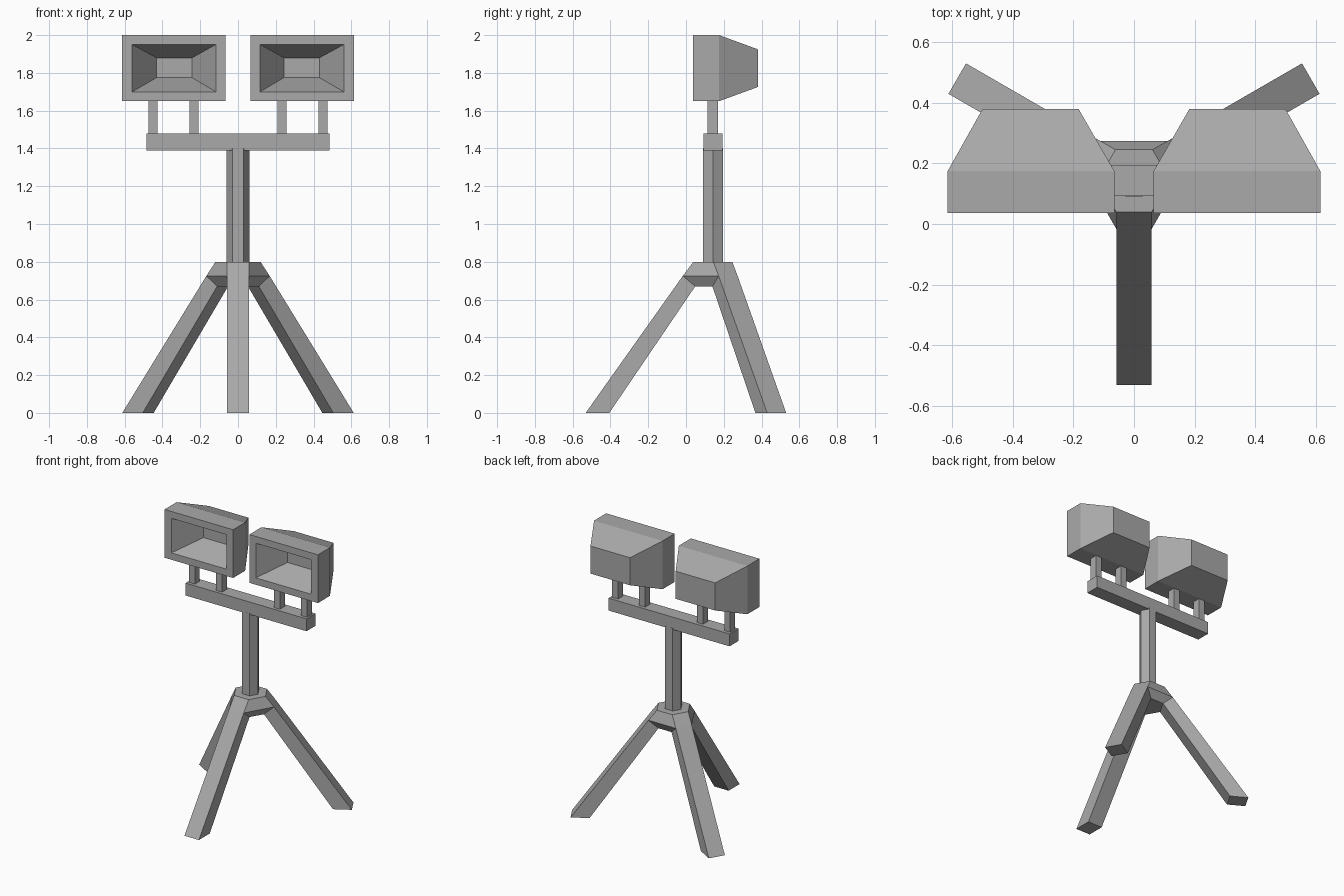
import bpy, bmesh, math
from mathutils import Vector, Matrix

if "Cube" in bpy.data.objects:
    bpy.data.objects.remove(bpy.data.objects["Cube"], do_unlink=True)

CY = 0.143  # depth of the mast axis

grey = bpy.data.materials.new("grey metal")
grey.use_nodes = True
colour = (0.4, 0.4, 0.4, 1)
grey.diffuse_color = colour
grey.node_tree.nodes["Principled BSDF"].inputs["Base Color"].default_value = colour


def finish(bm, name):
    bmesh.ops.recalc_face_normals(bm, faces=bm.faces)
    mesh = bpy.data.meshes.new(name)
    bm.to_mesh(mesh)
    bm.free()
    mesh.materials.append(grey)
    ob = bpy.data.objects.new(name, mesh)
    bpy.context.collection.objects.link(ob)
    return ob


def box(name, x0, x1, y0, y1, z0, z1):
    bm = bmesh.new()
    size = Matrix.Diagonal((x1 - x0, y1 - y0, z1 - z0, 1))
    centre = Matrix.Translation(((x0 + x1) / 2, (y0 + y1) / 2, (z0 + z1) / 2))
    bmesh.ops.create_cube(bm, size=1, matrix=centre @ size)
    return finish(bm, name)


# Tripod: three legs growing out of a six-sided hub
def tripod():
    bm = bmesh.new()
    half = 0.058
    # ring name: (distance from axis, height)
    profile = {"top": (0.104, 0.8), "shoulder": (0.16, 0.725), "under": (0.094, 0.67),
               "toe": (0.674, 0), "heel": (0.549, 0)}
    legs = []
    for k in range(3):
        turn = Matrix.Translation((0, CY, 0)) @ Matrix.Rotation(math.radians(120 * k), 4, 'Z')
        legs.append({n: [bm.verts.new(turn @ Vector((s * half, -d, z))) for s in (-1, 1)]
                     for n, (d, z) in profile.items()})
    for k, leg in enumerate(legs):
        loop = ["top", "shoulder", "toe", "heel", "under"]
        for a, b in zip(loop, loop[1:]):
            bm.faces.new(leg[a] + leg[b][::-1])
        for s in (0, 1):
            bm.faces.new([leg[n][s] for n in loop[1:]])
        # hub faces bridging to the next leg
        after = legs[(k + 1) % 3]
        for a, b in (("top", "shoulder"), ("shoulder", "under")):
            bm.faces.new((leg[a][1], after[a][0], after[b][0], leg[b][1]))
    for n in ("top", "under"):
        bm.faces.new([v for leg in legs for v in leg[n]])
    finish(bm, "tripod")


# Floodlight housing: nested rectangles from the recess floor out to the back
def floodlight(name, side):
    bm = bmesh.new()
    rings = [(0.243, 0.431, 0.22, 1.775, 1.88),   # recess floor
             (0.117, 0.56, 0.037, 1.70, 1.95),    # recess mouth
             (0.065, 0.615, 0.037, 1.65, 2.0),    # front rim
             (0.065, 0.615, 0.175, 1.65, 2.0),    # end of straight body
             (0.183, 0.50, 0.38, 1.725, 1.925)]   # back plate
    loops = [[bm.verts.new((side * x, y, z)) for x, z in
              ((x0, z0), (x1, z0), (x1, z1), (x0, z1))] for x0, x1, y, z0, z1 in rings]
    bm.faces.new(loops[0])
    bm.faces.new(loops[-1])
    for a, b in zip(loops, loops[1:]):
        for i in range(4):
            j = (i + 1) % 4
            bm.faces.new((a[i], a[j], b[j], b[i]))
    finish(bm, name)


tripod()

# Six-sided mast
bm = bmesh.new()
bmesh.ops.create_cone(bm, cap_ends=True, segments=6, radius1=0.06, radius2=0.06, depth=0.6,
                      matrix=Matrix.Translation((0, CY, 1.1)) @ Matrix.Rotation(math.radians(30), 4, 'Z'))
mast = finish(bm, "mast")

box("crossbar", -0.485, 0.485, 0.092, 0.194, 1.39, 1.48)

# Lamps and their paired posts on each side
for label, side in (("left", 1), ("right", -1)):
    floodlight(label + "_floodlight", side)
    for place, x in (("inner", 0.232), ("outer", 0.45)):
        box(f"{label}_{place}_post", side * x - 0.024, side * x + 0.024, 0.114, 0.17, 1.48, 1.65)
